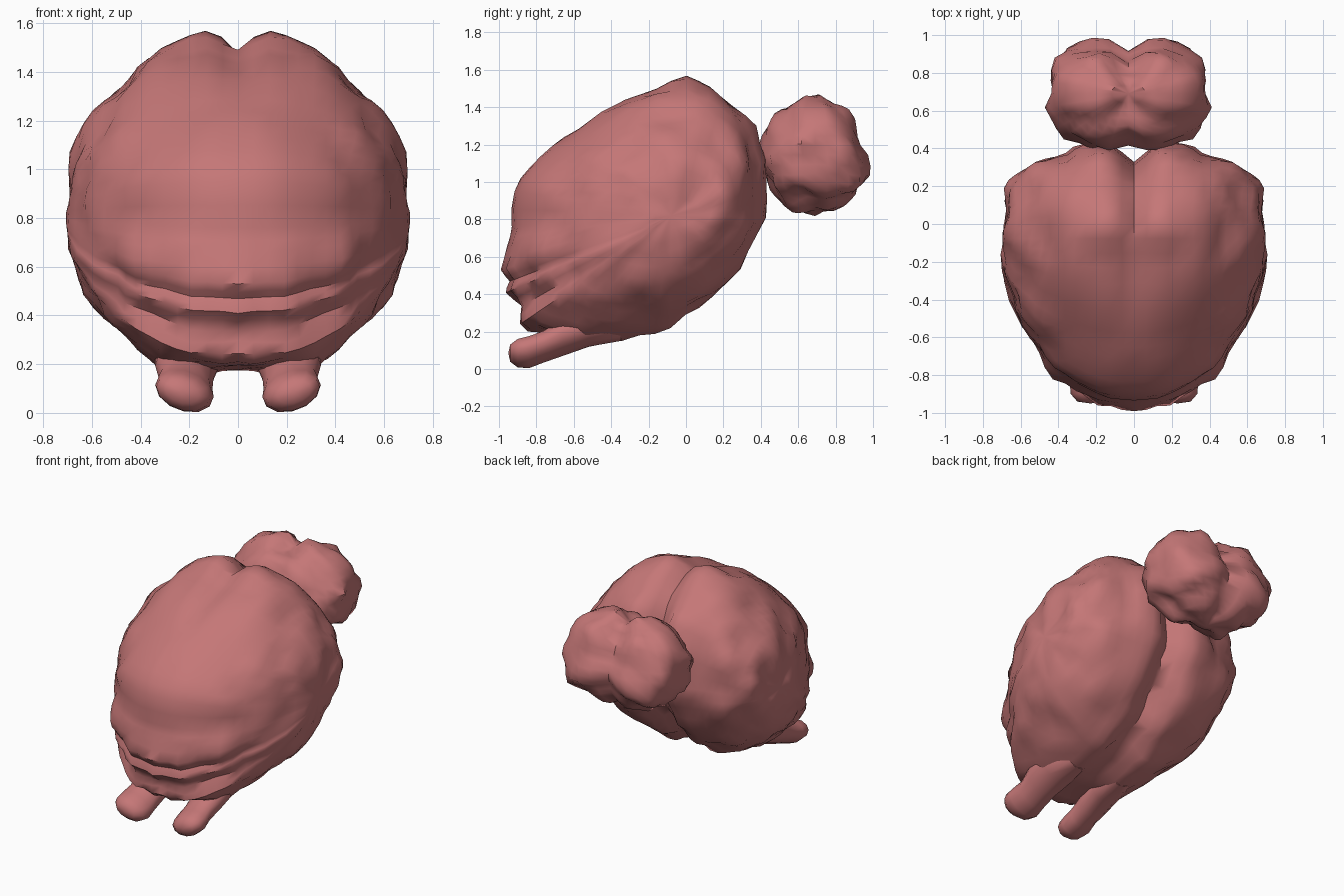
import bpy, bmesh, math
from mathutils import Vector, noise

if "Cube" in bpy.data.objects:
    bpy.data.objects.remove(bpy.data.objects["Cube"])

mat = bpy.data.materials.new("soft pink")
mat.diffuse_color = (0.56, 0.185, 0.185, 1)
mat.use_nodes = True
mat.node_tree.nodes["Principled BSDF"].inputs["Base Color"].default_value = mat.diffuse_color


def bump(p, size, amount):
    # lumpy offset, mirrored in x
    q = Vector((abs(p.x), p.y, p.z)) / size
    return amount * noise.noise(q + Vector((3.1, 7.7, 1.3)))


def finish(bm, name, angle=50):
    bmesh.ops.recalc_face_normals(bm, faces=bm.faces)
    me = bpy.data.meshes.new(name)
    bm.to_mesh(me)
    bm.free()
    ob = bpy.data.objects.new(name, me)
    bpy.context.collection.objects.link(ob)
    me.materials.append(mat)
    bpy.context.view_layer.objects.active = ob
    ob.select_set(True)
    bpy.ops.object.shade_smooth_by_angle(angle=math.radians(angle))
    ob.select_set(False)
    return ob


def skin(bm, rings, ends):
    # bridge closed rings and cap them with a point at each end
    vr = [[bm.verts.new(p) for p in r] for r in rings]
    n = len(vr[0])
    for a, b in zip(vr, vr[1:]):
        for i in range(n):
            j = (i + 1) % n
            bm.faces.new((a[i], a[j], b[j], b[i]))
    for r, e in ((vr[0], ends[0]), (vr[-1], ends[1])):
        v = bm.verts.new(e)
        for i in range(n):
            bm.faces.new((r[i], r[(i + 1) % n], v))


def smooth_loop(pts):
    # add a Catmull-Rom midpoint between profile points
    out, n = [], len(pts)
    for i in range(n):
        a, b, c, d = (Vector(pts[(i + k) % n]) for k in (-1, 0, 1, 2))
        out += [b, (b + c) * 0.5625 - (a + d) * 0.0625]
    return out


# cerebrum: side profile (y, z) shrunk towards both sides
side = [(-0.99, 0.53), (-0.97, 0.66), (-0.93, 0.76), (-0.92, 0.95), (-0.84, 1.08),
        (-0.71, 1.19), (-0.58, 1.29), (-0.33, 1.46), (-0.16, 1.52), (0.0, 1.55),
        (0.13, 1.52), (0.26, 1.42), (0.37, 1.30), (0.42, 1.12), (0.42, 0.90),
        (0.39, 0.72), (0.30, 0.52), (0.15, 0.36), (0.0, 0.25), (-0.17, 0.16),
        (-0.36, 0.12), (-0.57, 0.14), (-0.76, 0.18), (-0.89, 0.24), (-0.89, 0.33),
        (-0.96, 0.41), (-0.94, 0.47)]
loop = smooth_loop(side)
CY, CZ, W = -0.08, 0.82, 0.69
N = 34
rings = []
for k in range(1, N):
    lat = math.pi * (k / N - 0.5)
    x, c = W * math.sin(lat), math.cos(lat)
    ring = []
    for y, z in loop:
        d = Vector((y - CY, z - CZ))
        u = d.normalized()
        # midline groove: shallow on top, deeper at the back and underneath
        back, under, top = max(0, u.x), max(0, -u.y), max(0, u.y)
        fade = 1 if u.x > -0.3 else max(0.15, 1 + (u.x + 0.3) * 2)
        g = (0.09 * top + 0.20 * back + 0.16 * under) * fade
        g *= math.exp(-(x / (0.075 + 0.05 * under)) ** 2)
        py = 0.5 if d.x > 0 else 1.0
        pz = 0.85 if d.y > 0 else 0.93
        p = Vector((x, CY + d.x * c ** py * (1 - g), CZ + d.y * c ** pz * (1 - g)))
        out = Vector((x * 1.2, p.y - CY, p.z - CZ)).normalized()
        amt = bump(p, 0.2, 0.045) + bump(p, 0.09, 0.02)
        if d.x < -0.4 and abs(x) < 0.4 and u.y > -0.2:
            amt *= 0.4          # the front is smoother
        ring.append(p + out * amt)
    rings.append(ring)
bm = bmesh.new()
skin(bm, rings, [(-W, CY, CZ), (W, CY, CZ)])
finish(bm, "cerebrum")

# cerebellum: lumpy two-lobed ball behind
bm = bmesh.new()
bmesh.ops.create_uvsphere(bm, u_segments=32, v_segments=20, radius=1)
for v in bm.verts:
    n = v.co.normalized()
    sx = lambda t, e: math.copysign(abs(t) ** e, t)
    x, y, z = sx(n.x, 0.9) * 0.44, sx(n.y, 0.88) * 0.30, sx(n.z, 0.92) * 0.31
    g = math.exp(-(x / 0.085) ** 2) * (0.24 * max(0, n.y) + 0.12 * max(0, n.z) + 0.06)
    p = Vector((x, y * (1 - g), z * (1 - g)))
    p += n * (bump(p, 0.13, 0.05) + bump(p, 0.07, 0.015))
    # the lower part sits a little further back
    v.co = p + Vector((-0.03, 0.69 - 0.05 * n.z * max(0, n.y), 1.145))
finish(bm, "cerebellum")

# olfactory bulbs: short stalks with rounded tips below the front
path = [(0.20, -0.35, 0.24, 0.10, 0.09), (0.21, -0.52, 0.21, 0.13, 0.09),
        (0.22, -0.66, 0.17, 0.12, 0.10), (0.215, -0.76, 0.12, 0.11, 0.085),
        (0.22, -0.84, 0.09, 0.12, 0.085), (0.225, -0.90, 0.085, 0.11, 0.075),
        (0.23, -0.94, 0.085, 0.07, 0.045)]
for s, name in ((-1, "left_olfactory_bulb"), (1, "right_olfactory_bulb")):
    bm = bmesh.new()
    rings = []
    for x, y, z, rx, rz in path:
        ring = []
        for i in range(12):
            a = math.tau * i / 12
            dx = rx * math.cos(a)
            ring.append((s * (x + dx), y, z + rz * math.sin(a) + 0.2 * dx))
        rings.append(ring)
    skin(bm, rings, [(s * 0.2, -0.3, 0.25), (s * 0.23, -0.95, 0.085)])
    finish(bm, name)
